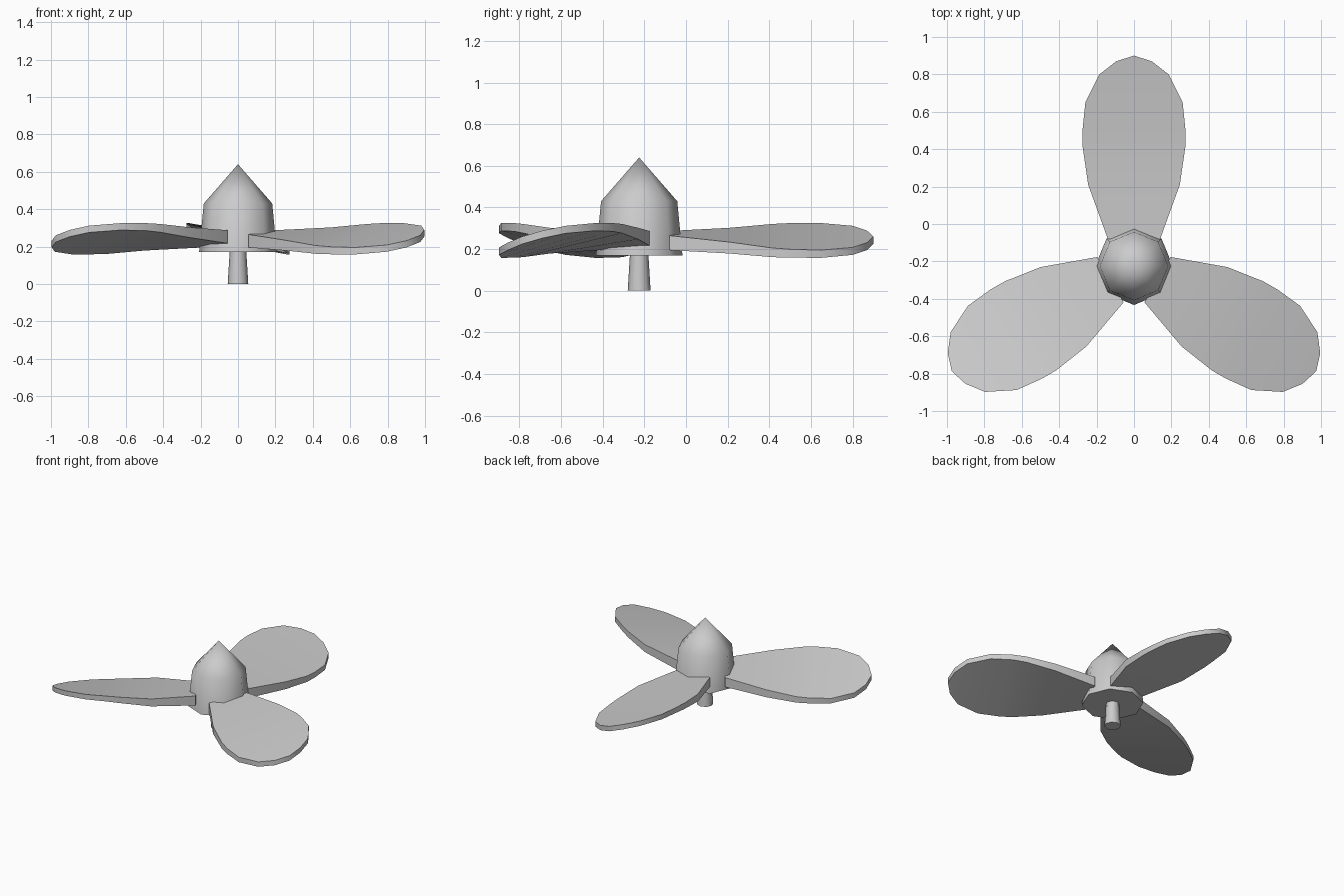
import bpy, bmesh, math
from mathutils import Matrix

if "Cube" in bpy.data.objects:
    bpy.data.objects.remove(bpy.data.objects["Cube"])

AXIS_Y = -0.225

grey = bpy.data.materials.new("plain grey")
grey.use_nodes = True
COLOUR = (0.6, 0.6, 0.6, 1)
grey.diffuse_color = COLOUR
grey.node_tree.nodes["Principled BSDF"].inputs["Base Color"].default_value = COLOUR


def finish(bm, name, angle):
    """Turn a bmesh into a named, shaded object on the propeller axis."""
    bmesh.ops.remove_doubles(bm, verts=bm.verts, dist=0.0005)
    bmesh.ops.recalc_face_normals(bm, faces=bm.faces)
    mesh = bpy.data.meshes.new(name)
    bm.to_mesh(mesh)
    bm.free()
    mesh.shade_smooth()
    mesh.set_sharp_from_angle(angle=math.radians(angle))
    mesh.materials.append(grey)
    obj = bpy.data.objects.new(name, mesh)
    obj.location.y = AXIS_Y
    bpy.context.collection.objects.link(obj)


def turned(name, profile, sides=8):
    """Faceted solid of revolution from (radius, height) pairs."""
    bm = bmesh.new()
    rings = [[bm.verts.new((r * math.cos(a), r * math.sin(a), z))
              for a in (i * math.tau / sides for i in range(sides))]
             for r, z in profile]
    for low, high in zip(rings, rings[1:]):
        for i in range(sides):
            j = (i + 1) % sides
            bm.faces.new((low[i], low[j], high[j], high[i]))
    bm.faces.new(rings[0])
    if profile[-1][0] > 0:
        bm.faces.new(rings[-1])
    finish(bm, name, 60)


# Blade stations: distance out, half width, pitch slope, top height, thickness
STATIONS = [
    (0.145, 0.14, 0.08, 0.276, 0.070),
    (0.435, 0.245, 0.14, 0.268, 0.055),
    (0.64, 0.275, 0.21, 0.263, 0.044),
    (0.73, 0.275, 0.23, 0.262, 0.040),
    (0.875, 0.26, 0.25, 0.260, 0.037),
    (1.025, 0.185, 0.28, 0.260, 0.036),
    (1.095, 0.095, 0.30, 0.260, 0.036),
    (1.125, 0.0, 0.30, 0.260, 0.036),
]


def blade(name, turn):
    """Twisted, tapering paddle, high on its left edge and low on its right."""
    bm = bmesh.new()
    loops = []
    for out, half, slope, top, thick in STATIONS:
        rise = half * slope
        loops.append([bm.verts.new(p) for p in (
            (-half, out, top + rise), (half, out, top - rise),
            (half, out, top - rise - thick), (-half, out, top + rise - thick))])
    bm.faces.new(loops[0])
    for a, b in zip(loops, loops[1:]):
        for i in range(4):
            j = (i + 1) % 4
            bm.faces.new((a[i], a[j], b[j], b[i]))
    bm.transform(Matrix.Rotation(turn, 4, "Z"))
    finish(bm, name, 40)


# Pointed hub and the short flared shaft under it
turned("hub", [(0.208, 0.17), (0.183, 0.43), (0, 0.64)])
turned("shaft", [(0.055, 0), (0.044, 0.18)])

# Three evenly spaced blades
for i, side in enumerate(("back", "right", "left")):
    blade(side + "_blade", i * math.tau / 3)
